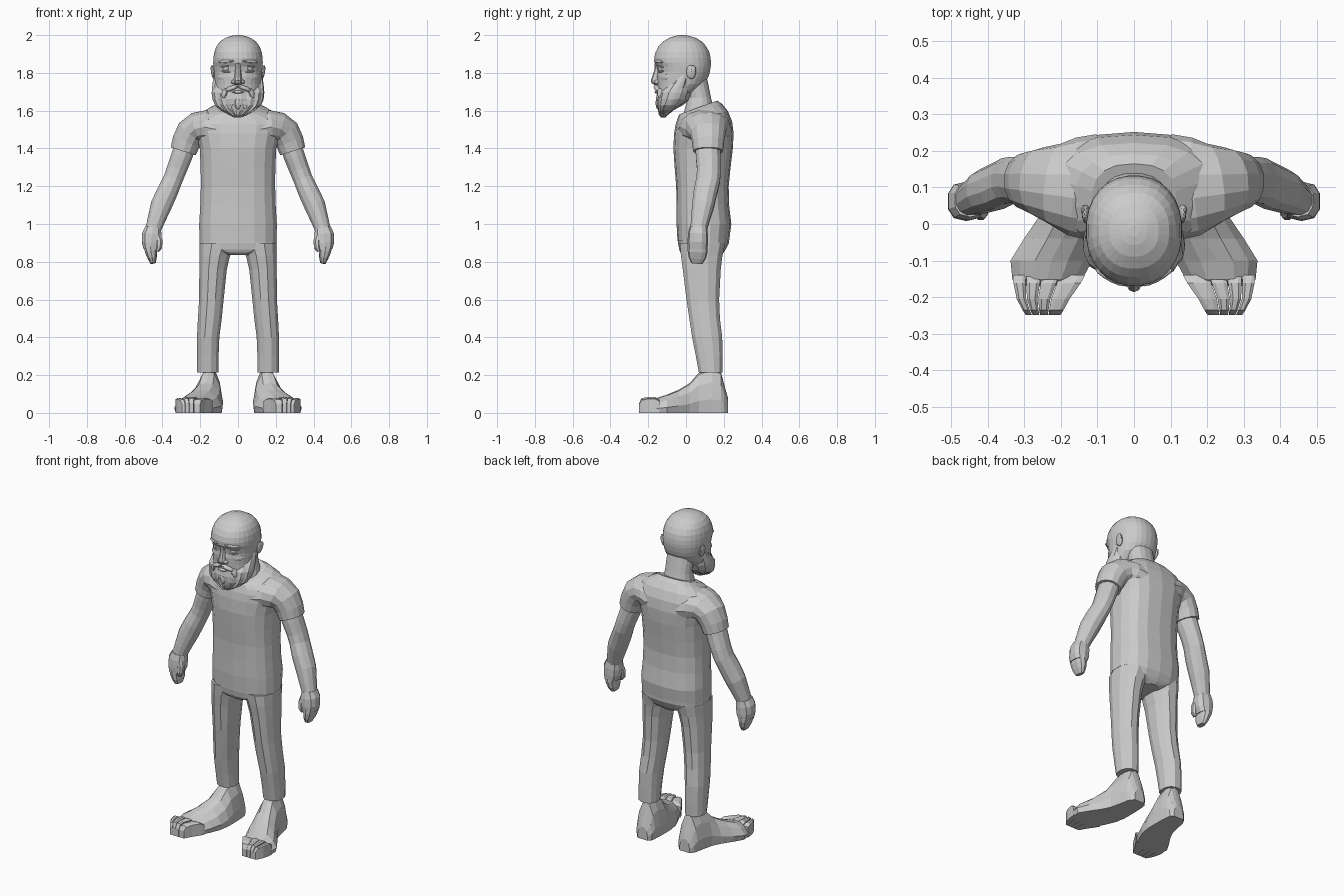
import bpy, bmesh, math, random
from mathutils import Vector

random.seed(4)
Y = Vector((0, 1, 0))


def power(c, n):
    return math.copysign(abs(c) ** (2 / n), c)


def ring(center, u, v, sides, n=2.3):
    """Closed superellipse section spanned by the half-axes u and v."""
    pts = []
    for i in range(sides):
        a = 2 * math.pi * (i + 0.5) / sides
        pts.append(Vector(center) + u * power(math.cos(a), n) + v * power(math.sin(a), n))
    return pts


def loft(name, rings, mirror=False):
    bm = bmesh.new()
    rows = [[bm.verts.new(p) for p in r] for r in rings]
    k = len(rows[0])
    for a, b in zip(rows, rows[1:]):
        for i in range(k):
            bm.faces.new((a[i], a[(i + 1) % k], b[(i + 1) % k], b[i]))
    bm.faces.new(rows[0])
    bm.faces.new(rows[-1])
    return finish(name, bm, mirror)


def finish(name, bm, mirror):
    bmesh.ops.recalc_face_normals(bm, faces=bm.faces)
    me = bpy.data.meshes.new(name)
    bm.to_mesh(me)
    bm.free()
    ob = bpy.data.objects.new(name, me)
    bpy.context.collection.objects.link(ob)
    if mirror:
        m = ob.modifiers.new("mirror", 'MIRROR')
        m.use_mirror_merge = False
    return ob


def stack(name, levels, sides, n=2.3, jitter=0.0):
    """Level sections: z, front y, back y, half width, [tilt], [centre x]."""
    rings = []
    for z, f, b, w, *rest in levels:
        tilt = rest[0] if rest else 0
        x = rest[1] if len(rest) > 1 else 0
        r = ring((x, (f + b) / 2, z), Vector((w, 0, 0)), Vector((0, (b - f) / 2, tilt)), sides, n)
        if jitter:
            for i, p in enumerate(r):
                p.y += jitter * (1 if i % 2 else -1) + random.uniform(-jitter, jitter) * 0.5
                p.z += random.uniform(-jitter, jitter)
        rings.append(r)
    return loft(name, rings, mirror=len(levels[0]) > 5)


def limb(name, path, sides, n=2.1):
    """Sections square to a path: x, y, z, sideways radius, depth radius."""
    c = [Vector(p[:3]) for p in path]
    rings = []
    for i, p in enumerate(path):
        t = (c[min(i + 1, len(c) - 1)] - c[max(i - 1, 0)]).normalized()
        v = (Y - t * t.dot(Y)).normalized()
        rings.append(ring(c[i], t.cross(v) * p[3], v * p[4], sides, n))
    return loft(name, rings, mirror=True)


ARCH = [(-.92, 0), (-1, .3), (-.78, .68), (-.4, .95), (0, 1),
        (.4, .95), (.78, .68), (1, .3), (.92, 0)]
BLOCK = [(-1, 0), (-1, .93), (-.5, 1), (.5, 1), (1, .93), (1, 0)]


def foot_loft(name, sections, shape):
    """Sections standing on the ground: y, centre x, half width, height."""
    rings = [[Vector((x + w * a, y, h * b)) for a, b in shape] for y, x, w, h in sections]
    return loft(name, rings, mirror=True)


def blob(name, loc, size, rot=0, sweep=0, mirror=True, seg=12):
    """Ellipsoid rolled in the face plane; sweep bends it back around the head."""
    bm = bmesh.new()
    bmesh.ops.create_uvsphere(bm, u_segments=seg, v_segments=8, radius=1)
    c, s = math.cos(rot), math.sin(rot)
    for v in bm.verts:
        x, y, z = (v.co[i] * size[i] for i in range(3))
        dx = x * c - z * s
        v.co = (loc[0] + dx, loc[1] + y + sweep * dx, loc[2] + x * s + z * c)
    return finish(name, bm, mirror)


# shirt body, collar and hips
stack("shirt", [(.91, -.045, .228, .207), (1.0, -.05, .24, .208), (1.1, -.05, .228, .202),
                (1.2, -.052, .226, .199), (1.3, -.06, .236, .2), (1.4, -.067, .248, .205),
                (1.48, -.063, .252, .225), (1.535, -.055, .244, .236, .008),
                (1.575, -.046, .222, .212, .022), (1.603, -.04, .192, .16, .032),
                (1.617, -.035, .165, .116, .036)], 18, 2.5)
stack("trouser_hips", [(.96, -.043, .232, .203), (.9, -.042, .228, .206), (.865, -.036, .21, .203),
                       (.85, -.03, .2, .13), (.835, -.01, .185, .07)], 18, 2.5)
stack("neck", [(1.56, -.02, .15, .1), (1.62, -.005, .145, .09), (1.67, .01, .133, .08),
               (1.76, -.02, .115, .08), (1.8, -.02, .1, .08)], 16)

# trouser legs
stack("trouser_leg", [(.9, -.037, .212, .1, 0, .107), (.83, -.03, .196, .083, 0, .123),
                      (.76, -.02, .187, .075, 0, .132), (.6, 0, .178, .067, 0, .141),
                      (.5, .015, .182, .065, 0, .149), (.4, .03, .194, .061, 0, .158),
                      (.3, .05, .196, .059, 0, .16), (.215, .066, .195, .058, 0, .16)], 12, 2.3)

# feet with a toe cap split into four blocky toes
foot_loft("foot", [(.222, .145, .035, .08), (.205, .145, .055, .14), (.185, .147, .062, .215),
                   (.14, .15, .068, .24), (.07, .157, .077, .215), (.02, .17, .09, .158),
                   (-.04, .195, .106, .122), (-.1, .226, .112, .097), (-.15, .237, .096, .08),
                   (-.17, .24, .085, .06)], ARCH)
CAP = [(-.14, .133, .333, .07), (-.162, .145, .331, .084), (-.205, .175, .322, .084),
       (-.236, .192, .306, .077), (-.249, .2, .297, .05)]
splits = (0, .36, .6, .81, 1)
for a, b in zip(splits, splits[1:]):
    foot_loft("toe", [(y, l + (r - l) * (a + b) / 2, (r - l) * (b - a) / 2 - .001,
                       h * (1 if 0 < a and b < 1 else .93)) for y, l, r, h in CAP], BLOCK)

# sleeves, arms and hands
limb("sleeve", [(.11, .1, 1.5, .085, .146), (.17, .103, 1.513, .092, .134),
                (.215, .109, 1.508, .086, .112), (.25, .115, 1.483, .082, .096),
                (.274, .117, 1.435, .077, .085), (.29, .117, 1.385, .071, .079)], 14)
limb("arm", [(.27, .115, 1.44, .058, .068), (.298, .117, 1.36, .058, .067),
             (.324, .121, 1.29, .055, .065), (.345, .118, 1.235, .053, .065),
             (.374, .103, 1.17, .057, .064), (.406, .091, 1.1, .058, .06),
             (.43, .077, 1.03, .049, .052), (.448, .067, .975, .043, .045),
             (.456, .064, .95, .044, .046)], 12)
limb("palm", [(.449, .066, .98, .043, .047), (.456, .063, .945, .054, .053),
              (.459, .062, .9, .052, .054), (.462, .062, .865, .04, .052)], 10, 2.6)
limb("fingers", [(.464, .062, .89, .036, .053), (.461, .062, .855, .033, .053),
                 (.454, .06, .82, .025, .046), (.449, .058, .792, .015, .03)], 10, 2.6)
limb("thumb", [(.43, .045, .95, .02, .024), (.418, .036, .91, .02, .024),
               (.42, .03, .875, .019, .02), (.428, .03, .855, .011, .014)], 8)

# skull and face
stack("head", [(1.62, -.135, -.05, .08), (1.66, -.145, -.01, .105), (1.7, -.15, .05, .117),
               (1.74, -.152, .098, .122), (1.78, -.154, .12, .126), (1.805, -.15, .127, .128),
               (1.835, -.156, .132, .131), (1.855, -.168, .133, .132), (1.88, -.169, .131, .131),
               (1.91, -.162, .124, .126), (1.94, -.146, .108, .115), (1.965, -.123, .086, .097),
               (1.985, -.09, .053, .068), (1.996, -.058, .018, .036), (2.0, -.035, -.005, .014)],
      28, 2.2)
blob("ear", (.131, .027, 1.804), (.011, .026, .037), rot=-.12)
blob("ear_rim", (.136, .038, 1.812), (.008, .015, .028), rot=-.15)
blob("eyeball", (.062, -.127, 1.822), (.019, .019, .016), sweep=.3)
blob("upper_eyelid", (.064, -.13, 1.835), (.03, .016, .007), rot=-.12, sweep=.45)
blob("lower_eyelid", (.063, -.128, 1.807), (.027, .015, .006), rot=.08, sweep=.45)
blob("eyebrow", (.064, -.146, 1.861), (.042, .013, .009), rot=-.08, sweep=.5)
blob("cheek", (.075, -.114, 1.775), (.036, .019, .022), rot=.2, sweep=.6)
stack("nose", [(1.85, -.167, -.12, .016), (1.82, -.166, -.12, .016), (1.785, -.177, -.12, .019),
               (1.76, -.187, -.12, .023), (1.745, -.182, -.12, .023), (1.737, -.168, -.12, .016)],
      10, 2)
blob("nostril", (.022, -.152, 1.752), (.014, .018, .012))

# beard, moustache and lip
stack("beard", [(1.79, -.045, .025, .128), (1.755, -.085, .032, .134), (1.72, -.128, .034, .138),
                (1.695, -.15, .034, .14), (1.66, -.156, .018, .136), (1.63, -.153, -.02, .122),
                (1.602, -.147, -.065, .09), (1.58, -.14, -.095, .05), (1.566, -.131, -.112, .022)],
      32, 2.2, jitter=.003)
blob("moustache", (.034, -.153, 1.719), (.04, .016, .012), rot=-.35, sweep=.25)
blob("moustache_tip", (.072, -.136, 1.69), (.015, .016, .028), rot=.3, sweep=.3)
blob("lower_lip", (0, -.156, 1.699), (.03, .01, .008), mirror=False)
for x, z in ((0, 1.64), (.04, 1.636), (.08, 1.655)):
    blob("beard_lock", (x, -.148 + 5.5 * x * x, z), (.018, .013, .034), rot=x * 2.5,
         sweep=8 * x * .9, mirror=x > 0, seg=8)
